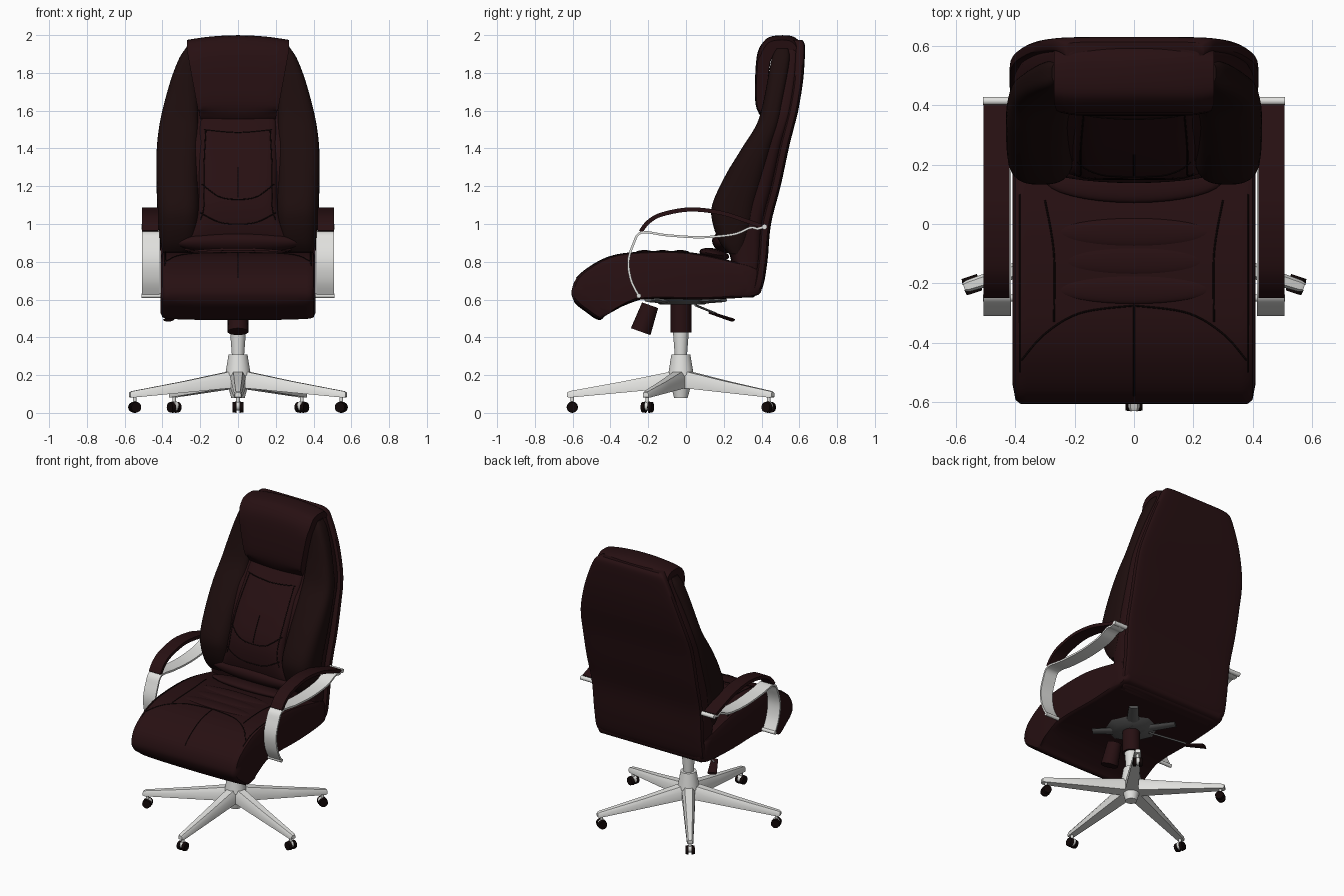
import bpy, bmesh, math
from mathutils import Vector, Matrix

if "Cube" in bpy.data.objects:
    bpy.data.objects.remove(bpy.data.objects["Cube"])


def material(name, col, rough=0.5):
    m = bpy.data.materials.new(name)
    m.use_nodes = True
    m.diffuse_color = (*col, 1)
    b = m.node_tree.nodes["Principled BSDF"]
    b.inputs["Base Color"].default_value = (*col, 1)
    b.inputs["Roughness"].default_value = rough
    return m


LEATHER = material("dark_leather", (0.02, 0.005, 0.006))
MESH = material("side_mesh", (0.012, 0.004, 0.004))
SEAM = material("black_seam", (0.005, 0.002, 0.002))
METAL = material("pale_metal", (0.75, 0.75, 0.73))
STEEL = material("grey_steel", (0.12, 0.12, 0.12))


def finish(name, bm, mat, angle=40):
    bmesh.ops.recalc_face_normals(bm, faces=bm.faces)
    me = bpy.data.meshes.new(name)
    bm.to_mesh(me)
    bm.free()
    me.materials.append(mat)
    for p in me.polygons:
        p.use_smooth = True
    me.set_sharp_from_angle(angle=math.radians(angle))
    ob = bpy.data.objects.new(name, me)
    bpy.context.collection.objects.link(ob)
    return ob


def smooth(pts, n=5, closed=False):
    """Catmull-Rom through tuples of any length."""
    out, c = [], len(pts)
    get = (lambda i: pts[i % c]) if closed else (lambda i: pts[min(max(i, 0), c - 1)])
    for i in range(c if closed else c - 1):
        a, b, d, e = (get(i + k) for k in (-1, 0, 1, 2))
        for j in range(n):
            t = j / n
            out.append(tuple(0.5 * (2 * q + (r - p) * t + (2 * p - 5 * q + 4 * r - s) * t * t
                                    + (3 * q - p - 3 * r + s) * t ** 3)
                             for p, q, r, s in zip(a, b, d, e)))
    return out if closed else out + [pts[-1]]


def loft(name, rings, mat, angle=40):
    bm = bmesh.new()
    vs = [[bm.verts.new(p) for p in r] for r in rings]
    n = len(vs[0])
    for a, b in zip(vs, vs[1:]):
        for i in range(n):
            bm.faces.new((a[i], a[(i + 1) % n], b[(i + 1) % n], b[i]))
    bm.faces.new(vs[0])
    bm.faces.new(vs[-1])
    return finish(name, bm, mat, angle)


def column(name, rows, mat, power=4.0, sides=40):
    """Upright cushion from rows of z, centre x, half width, front y, back y."""
    rings = []
    for z, cx, hw, yf, yb in smooth(rows):
        ring = []
        for i in range(sides):
            a = 2 * math.pi * i / sides
            c, s = math.cos(a), math.sin(a)
            ring.append((cx + hw * math.copysign(abs(c) ** (2 / power), c),
                         (yf + yb) / 2 + (yb - yf) / 2 * math.copysign(abs(s) ** (2 / power), s), z))
        rings.append(ring)
    return loft(name, rings, mat)


def strip(name, path, thick, x0, x1, mat):
    """Flat band following a side path of (y, z)."""
    top, low = [], []
    for i, p in enumerate(path):
        a, b = Vector(path[max(i - 1, 0)]), Vector(path[min(i + 1, len(path) - 1)])
        d = (b - a).normalized() * thick / 2
        top.append((p[0] - d.y, p[1] + d.x))
        low.append((p[0] + d.y, p[1] - d.x))
    prof = top + low[::-1]
    return loft(name, [[(x, y, z) for y, z in prof] for x in (x0, x1)], mat)


def cone(name, p, q, r1, r2, mat, sides=20, flat=1.0):
    p, q = Vector(p), Vector(q)
    bm = bmesh.new()
    bmesh.ops.create_cone(bm, cap_ends=True, segments=sides, radius1=r1, radius2=r2, depth=(q - p).length)
    rot = (q - p).to_track_quat("Z", "Y").to_matrix().to_4x4()
    bm.transform(Matrix.Translation((p + q) / 2) @ rot @ Matrix.Diagonal((1, flat, 1, 1)))
    return finish(name, bm, mat)


def ball(name, loc, size, mat, tilt=0.0):
    bm = bmesh.new()
    bmesh.ops.create_uvsphere(bm, u_segments=32, v_segments=16, radius=1)
    bm.transform(Matrix.Translation(loc) @ Matrix.Rotation(tilt, 4, "X") @ Matrix.Diagonal((*size, 1)))
    return finish(name, bm, mat)


# Seat: side profile carried across the width, rounded at both sides
prof = smooth([(-.605, .65), (-.56, .735), (-.41, .825), (-.22, .852), (.02, .848), (.26, .80), (.38, .76),
               (.40, .65), (.34, .615), (.1, .60), (-.24, .60), (-.41, .53), (-.46, .497), (-.53, .54),
               (-.59, .59)], 4, True)
rings = []
for i in range(25):
    t = i / 12 - 1
    k = 1 - 0.14 * max(0, (abs(t) - 0.8) / 0.2) ** 3
    rings.append([(0.41 * math.sin(t * math.pi / 2 * 0.9) / math.sin(math.pi * 0.45), -.12 + (y + .12) * k,
                   .67 + (z - .67) * k + 0.012 * (t * t - .5) * (z < .6)) for y, z in prof])
loft("seat_cushion", rings, LEATHER)

# Backrest body and the separate rear panel
outline = [(.61, .37, .25, .35), (.66, .405, .24, .40), (.8, .41, .24, .427), (1.0, .415, .19, .446),
           (1.2, .42, .23, .497), (1.4, .42, .32, .54), (1.5, .415, .39, .565), (1.6, .395, .44, .59),
           (1.75, .35, .455, .615), (1.88, .30, .47, .625), (1.95, .265, .485, .625), (1.975, .235, .51, .61)]
column("backrest_body", [(z, 0, w - .012, yf, yb - .02) for z, w, yf, yb in outline], LEATHER, 5)
column("rear_panel", [(z, 0, w, yb - .05, yb + .004) for z, w, yf, yb in outline], LEATHER, 6)

# Mesh side wings with piped inner edge
wing = [(.84, .335, .06, .23, .30), (.9, .32, .09, .18, .33), (1.0, .315, .108, .142, .36),
        (1.1, .315, .113, .138, .38), (1.25, .32, .112, .205, .42), (1.4, .32, .11, .295, .46),
        (1.53, .312, .103, .375, .5), (1.65, .3, .088, .41, .52), (1.78, .285, .065, .435, .54),
        (1.88, .27, .04, .455, .55), (1.93, .262, .015, .48, .54)]
for s, side in ((1, "left"), (-1, "right")):
    column(side + "_mesh_wing", [(z, s * c, w, yf, yb) for z, c, w, yf, yb in wing], MESH, 2.8)

# Centre back pad and lumbar bolsters
column("centre_back_pad", [(.86, 0, .30, .20, .32), (.93, 0, .27, .165, .34), (1.03, 0, .225, .15, .36),
                           (1.15, 0, .21, .165, .4), (1.3, 0, .21, .235, .44), (1.45, 0, .205, .33, .48),
                           (1.55, 0, .2, .40, .5), (1.6, 0, .18, .44, .5)], LEATHER, 5)
ball("lumbar_bolster", (0, .20, .90), (.33, .065, .05), LEATHER, -.5)
ball("lower_bolster", (0, .15, .84), (.30, .08, .03), LEATHER, -.2)
for i, y in enumerate((-.03, -.125, -.22)):
    ball("seat_roll_" + str(i + 1), (0, y, .846), (.265, .05, .016), LEATHER)

# Headrest: hooked profile that folds over the top, wider above
hook = smooth([(.425, 1.535), (.375, 1.61), (.365, 1.72), (.375, 1.89), (.41, 1.965), (.46, 1.995), (.56, 1.995),
               (.605, 1.955), (.58, 1.92), (.51, 1.945), (.465, 1.93), (.44, 1.82), (.435, 1.70), (.455, 1.58)],
              4, True)
rings = []
for i in range(17):
    t = i / 8 - 1
    e = max(0, (abs(t) - .75) / .25) ** 2
    rings.append([(t * (.2 + .07 * min(1, (z - 1.54) / .4)), y + (.42 + .06 * (z > 1.9) - y) * .15 * e,
                   z - .025 * t * t * (z - 1.5) * 2 + .02 * t * t * (z < 1.6)) for y, z in hook])
loft("headrest", rings, LEATHER)

# Armrests: metal loop, upholstered pad and fixing rods
loop = smooth([(-.25, .62), (-.29, .70), (-.305, .80), (-.28, .89), (-.235, .955), (-.1, .94), (.08, .93),
               (.25, .945), (.34, .98), (.38, .975), (.42, .988)])
pad = smooth([(-.24, .96), (-.20, 1.01), (-.13, 1.05), (.02, 1.077), (.18, 1.06), (.31, 1.02), (.40, .988)])
for s, side in ((1, "left"), (-1, "right")):
    strip(side + "_arm_loop", loop, .012, s * .415, s * .508, METAL)
    strip(side + "_arm_pad", pad, .022, s * .42, s * .508, LEATHER)
    cone(side + "_front_arm_rod", (s * .38, -.25, .62), (s * .51, -.25, .62), .012, .012, METAL)
    cone(side + "_rear_arm_rod", (s * .38, .415, .985), (s * .51, .415, .985), .014, .014, METAL)

# Mechanism under the seat
CY = -.027
cone("mechanism_plate", (0, -.02, .575), (0, -.02, .605), .12, .17, STEEL, 8)
for s in (1, -1):
    for y in (-.2, .2):
        cone("mechanism_arm", (0, -.02, .585), (s * .17, y, .597), .045, .03, STEEL, 8, .35)
cone("tension_knob", (0, -.19, .57), (0, -.24, .43), .045, .055, LEATHER)
cone("tilt_lever_rod", (-.08, .05, .57), (-.33, .16, .525), .006, .006, STEEL, 10)
cone("tilt_lever_paddle", (-.31, .13, .53), (-.37, .245, .492), .022, .03, LEATHER, 12, .3)

# Gas column and hub
cone("column_sleeve", (0, CY, .425), (0, CY, .59), .055, .055, LEATHER, 28)
cone("gas_column", (0, CY, .30), (0, CY, .43), .032, .042, METAL, 28)
cone("hub_upper", (0, CY, .20), (0, CY, .31), .068, .05, METAL, 28)
cone("hub_lower", (0, CY, .08), (0, CY, .20), .036, .068, METAL, 28)

# Five legs with twin-wheel casters
for i in range(5):
    rot = Matrix.Translation((0, CY, 0)) @ Matrix.Rotation(math.tau * i / 5, 4, "Z")
    num = str(i + 1)
    rings = [[(x * w, y, zc + z * h) for x, z in ((-1, -1), (1, -1), (1, .3), (.6, 1), (-.6, 1), (-1, .3))]
             for y, w, zc, h in ((-.03, .042, .178, .045), (-.3, .032, .138, .03), (-.59, .02, .098, .017),
                                 (-.603, .015, .096, .012))]
    parts = [loft("leg_" + num, rings, METAL),
             cone("caster_stem_" + num, (0, -.575, .04), (0, -.575, .095), .01, .01, METAL, 12),
             cone("caster_hood_" + num, (-.012, -.572, .036), (.012, -.572, .036), .024, .024, METAL, 16)]
    for s in (1, -1):
        parts.append(cone("caster_wheel_" + num, (s * .009, -.575, .03), (s * .029, -.575, .03), .03, .027,
                          SEAM, 20))
    for p in parts:
        p.matrix_world = rot

# Stitched seams laid on the cushions by ray casting
bpy.context.view_layer.update()
dg = bpy.context.evaluated_depsgraph_get()


def seam(name, pts, ray, mirror=False):
    ray = Vector(ray)
    for s in ((1, -1) if mirror else (1,)):
        hits = []
        for a, b in smooth(pts, 8):
            start = Vector((s * a, -2, b)) if ray.y else Vector((s * a, b, 3))
            hit, loc, *_ = bpy.context.scene.ray_cast(dg, start, ray)
            if hit:
                hits.append(loc)
        cu = bpy.data.curves.new(name, "CURVE")
        cu.dimensions = "3D"
        cu.bevel_depth = .003
        cu.bevel_resolution = 1
        sp = cu.splines.new("POLY")
        sp.points.add(len(hits) - 1)
        for p, h in zip(sp.points, hits):
            p.co = (*h, 1)
        cu.materials.append(SEAM)
        bpy.context.collection.objects.link(bpy.data.objects.new(name, cu))


BACK, DOWN = (0, 1, 0), (0, 0, -1)
seam("back_arc_seam", [(-.19, 1.21), (-.1, 1.145), (0, 1.13), (.1, 1.145), (.19, 1.21)], BACK)
seam("lumbar_arc_seam", [(-.2, 1.06), (-.1, 1.01), (0, 1.0), (.1, 1.01), (.2, 1.06)], BACK)
seam("back_centre_seam", [(0, 1.14), (0, 1.3)], BACK)
seam("pad_top_seam", [(-.18, 1.5), (0, 1.485), (.18, 1.5)], BACK)
seam("pad_side_seam", [(.17, 1.5), (.18, 1.3), (.18, 1.1), (.2, 1.02)], BACK, True)
seam("seat_centre_seam", [(0, -.58), (0, -.45), (0, -.28)], DOWN)
seam("seat_front_seam", [(.38, -.46), (.3, -.37), (.18, -.3), (0, -.275)], DOWN, True)
seam("seat_side_seam", [(.27, -.33), (.27, -.1), (.3, .08)], DOWN, True)
seam("seat_edge_seam", [(.385, -.5), (.385, -.2), (.385, .1)], DOWN, True)
